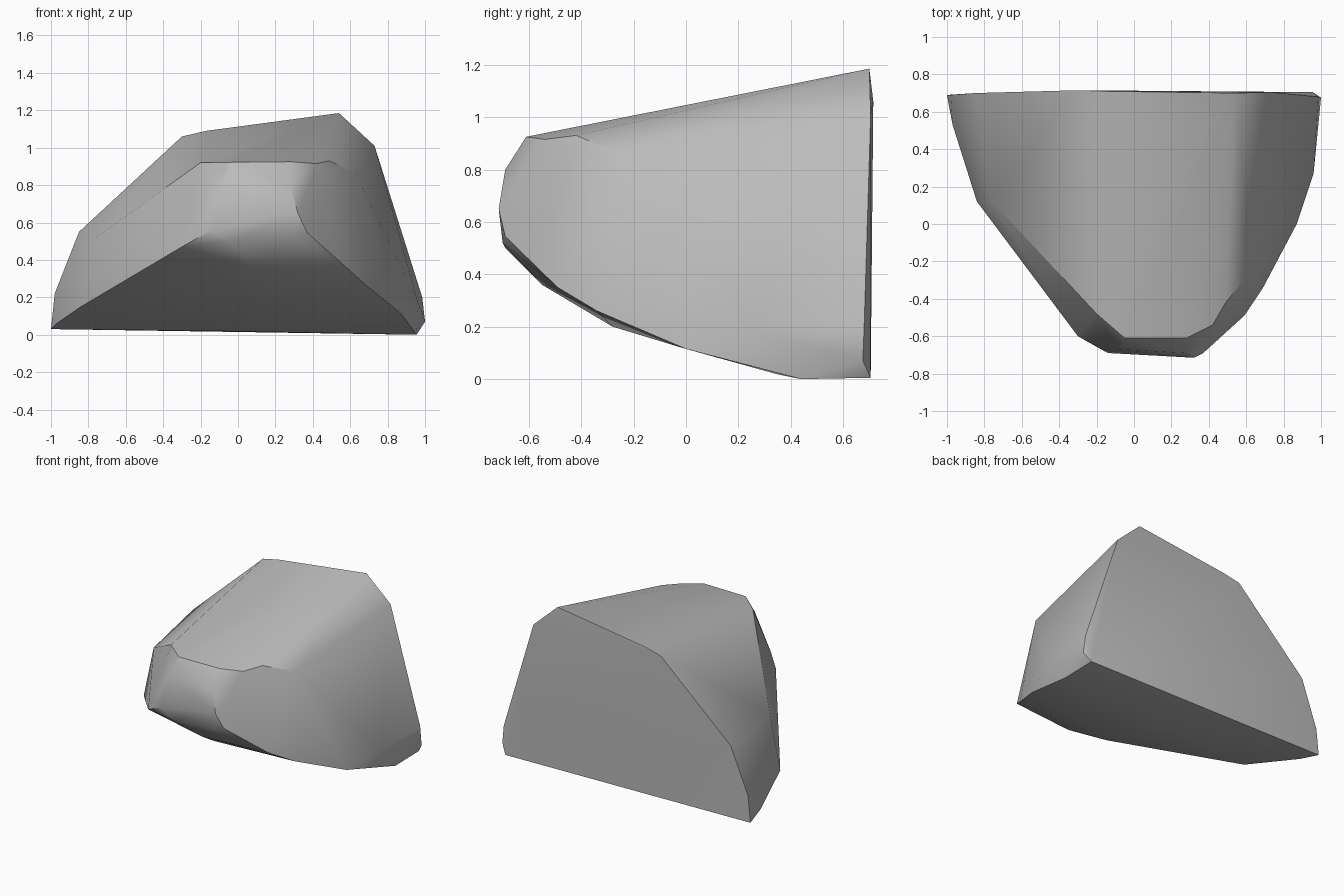
import bpy
import bmesh
import math

default_cube = bpy.data.objects.get("Cube")
if default_cube:
    bpy.data.objects.remove(default_cube, do_unlink=True)


def flat_material(name, color):
    material = bpy.data.materials.new(name)
    material.use_nodes = True
    material.diffuse_color = color
    shader = next(n for n in material.node_tree.nodes if n.type == 'BSDF_PRINCIPLED')
    shader.inputs["Base Color"].default_value = color
    return material


def hull_object(name, corners, material):
    """Wrap a tight convex skin around the given corner points."""
    bm = bmesh.new()
    for corner in corners:
        bm.verts.new(corner)
    result = bmesh.ops.convex_hull(bm, input=list(bm.verts))
    loose = {v for v in result["geom_interior"] + result["geom_unused"]
             if isinstance(v, bmesh.types.BMVert)}
    bmesh.ops.delete(bm, geom=list(loose), context='VERTS')
    # Merge nearly coplanar triangles into clean facets
    bmesh.ops.dissolve_limit(bm, angle_limit=math.radians(1),
                             verts=bm.verts, edges=bm.edges)
    bmesh.ops.recalc_face_normals(bm, faces=bm.faces)
    mesh = bpy.data.meshes.new(name)
    bm.to_mesh(mesh)
    bm.free()
    mesh.materials.append(material)
    obj = bpy.data.objects.new(name, mesh)
    bpy.context.collection.objects.link(obj)
    return obj


# Broad, almost flat back face
back_rim = [
    (-1, .69, .03), (-.98, .69, .22), (-.85, .7, .55), (-.3, .715, 1.06),
    (-.17, .71, 1.09), (.54, .7, 1.185), (.73, .705, 1.01),
    (.985, .68, .2), (1, .675, .07), (.955, .705, .005),
]

# Sloping top plateau, ending in a rounded front edge
top_edge = [
    (-.2, -.48, .92), (-.05, -.61, .922), (.28, -.61, .925),
    (.42, -.54, .915), (.49, -.42, .93), (.63, -.25, .86),
]

# Blunt nose at the front
nose = [
    (-.24, -.63, .56), (-.08, -.67, .8), (.28, -.69, .8), (.32, -.715, .65),
    (-.14, -.69, .56), (-.05, -.69, .5), (.29, -.7, .52), (.37, -.69, .545),
]

# Left flank, with a shoulder running towards the nose
left_flank = [
    (-.76, .12, .52), (-.84, .12, .15), (-.97, .53, .06), (-.3, -.6, .47),
]

# Right flank, its lower edge curving up towards the nose
right_flank = [
    (.955, .44, 0), (.96, .27, .18), (.87, 0, .115),
    (.69, -.34, .26), (.59, -.49, .35),
]

# Gently bulging underside
underside = [(0, .35, .018), (0, -.28, .2), (.1, -.55, .36)]

stone_grey = flat_material("stone grey", (.5, .5, .5, 1))
boulder = hull_object(
    "boulder",
    back_rim + top_edge + nose + left_flank + right_flank + underside,
    stone_grey)

# Soft shading across shallow facets, crisp main edges
bpy.ops.object.select_all(action='DESELECT')
boulder.select_set(True)
bpy.context.view_layer.objects.active = boulder
bpy.ops.object.shade_smooth_by_angle(angle=math.radians(30))
